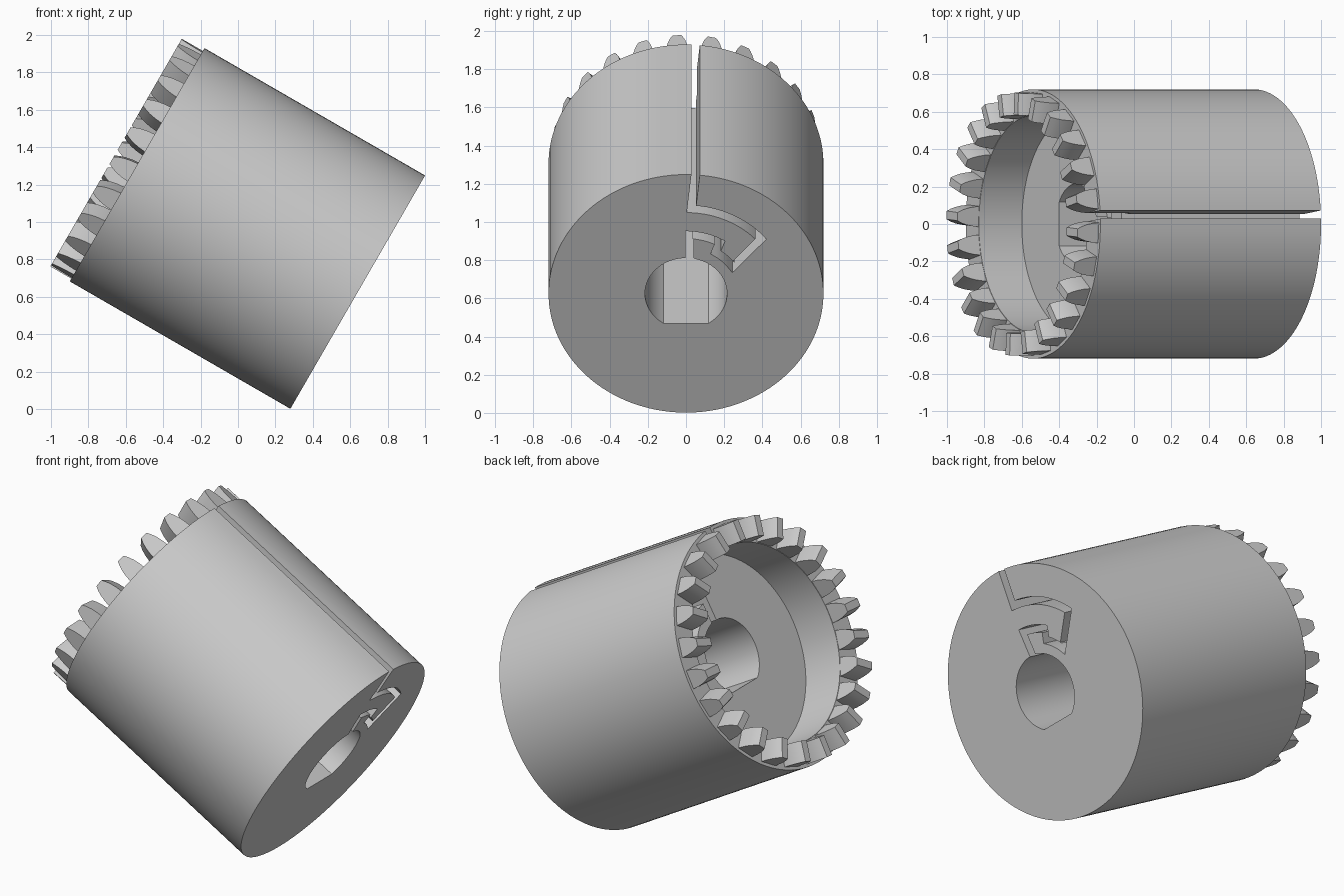
import bpy, bmesh
from math import sin, cos, radians, degrees, atan2, sqrt, pi
from mathutils import Matrix, Vector

if "Cube" in bpy.data.objects:
    bpy.data.objects.remove(bpy.data.objects["Cube"])

RADIUS, LENGTH = 0.72, 1.362
CUP_RADIUS, CUP_FLOOR = 0.58, 1.097
BORE_RADIUS, FLAT_HALF_ANGLE = 0.215, 33.2
TEETH, TOOTH_HEIGHT = 24, 0.13
# Local z runs along the axis to the toothed end, local x points up the slot
PLACE = Matrix.Translation((0.64, 0, 0.625)) @ Matrix.Rotation(radians(-60), 4, "Y")

steel = bpy.data.materials.new("plain grey")
steel.use_nodes = True
grey = (0.6, 0.6, 0.6, 1)
steel.diffuse_color = grey
steel.node_tree.nodes["Principled BSDF"].inputs["Base Color"].default_value = grey


def polar(r, deg):
    return Vector((r * cos(radians(deg)), r * sin(radians(deg))))


def angle(p):
    return degrees(atan2(p.y, p.x))


def arc(r, start, end, steps):
    return [polar(r, start + (end - start) * i / steps) for i in range(steps + 1)]


def ribbon(path, width):
    """Both edges of a constant-width band with mitred corners."""
    sides = ([], [])
    for i, p in enumerate(path):
        back = path[max(i - 1, 0)]
        ahead = path[min(i + 1, len(path) - 1)]
        after = (ahead - p if i + 1 < len(path) else p - back).normalized()
        before = (p - back if i else ahead - p).normalized()
        normal = Vector((-before.y - after.y, before.x + after.x)).normalized()
        reach = width / 2 / normal.dot(Vector((-after.y, after.x)))
        sides[0].append(p + normal * reach)
        sides[1].append(p - normal * reach)
    return sides


def cap(bm, outline, z):
    bm.faces.new([bm.verts.new((p.x, p.y, z)) for p in outline])


def wall(bm, outline, low, high):
    for p, q in zip(outline, outline[1:] + outline[:1]):
        corners = ((p, low), (q, low), (q, high), (p, high))
        bm.faces.new([bm.verts.new((c.x, c.y, z)) for c, z in corners])


def make_object(name, bm):
    bmesh.ops.remove_doubles(bm, verts=bm.verts, dist=0.0001)
    bmesh.ops.recalc_face_normals(bm, faces=bm.faces)
    bm.transform(PLACE)
    mesh = bpy.data.meshes.new(name)
    bm.to_mesh(mesh)
    bm.free()
    mesh.materials.append(steel)
    obj = bpy.data.objects.new(name, mesh)
    bpy.context.collection.objects.link(obj)
    return obj


# Folded clamping slot, from the outside to the bore
path = [polar(RADIUS, 4), polar(CUP_RADIUS, 3.53)]
path += arc(0.512, 3.2, 50, 16) + arc(0.293, 56.5, 32, 8)
path += arc(0.355, 30, 3, 10) + [polar(BORE_RADIUS, 4.9)]
near, far = ribbon(path, 0.044)


def round_the_slot(r, i):
    """Circle from the far edge of the slot round to its near edge."""
    points = arc(r, angle(far[i]), angle(near[i]) + 360, 128)
    return [far[i]] + points[1:-1] + [near[i]]


# Hub body: split solid hub with a D-shaped bore, then a thin cup wall
outer, cup = round_the_slot(RADIUS, 0), round_the_slot(CUP_RADIUS, 1)
bore = arc(BORE_RADIUS, angle(near[-1]) + 360, 180 + FLAT_HALF_ANGLE, 32)[1:]
bore += arc(BORE_RADIUS, 180 - FLAT_HALF_ANGLE, angle(far[-1]), 32)[:-1]
hub = outer + near[1:] + bore + far[:0:-1]
ring = outer + cup[::-1]
bm = bmesh.new()
cap(bm, hub, 0)
wall(bm, hub, 0, CUP_FLOOR)
cap(bm, cup + near[2:] + bore + far[:1:-1], CUP_FLOOR)
wall(bm, ring, CUP_FLOOR, LENGTH)
cap(bm, ring, LENGTH)
body = make_object("hub_body", bm)

# Ring of rounded teeth on the rim
flank = [(0.055, -0.005), (0.055, 0), (0.051, 0.04), (0.044, 0.075),
         (0.034, 0.105), (0.022, TOOTH_HEIGHT)]
profile = flank + [(-y, z) for y, z in reversed(flank)]
bm = bmesh.new()
for k in range(TEETH):
    turn = Matrix.Rotation(radians(-3.9) + 2 * pi * k / TEETH, 4, "Z")
    inner, outside = [[bm.verts.new(turn @ Vector((sqrt(r * r - y * y), y, LENGTH + z)))
                       for y, z in profile] for r in (0.585, 0.703)]
    bm.faces.new(inner)
    bm.faces.new(outside[::-1])
    for i in range(len(profile)):
        j = (i + 1) % len(profile)
        bm.faces.new((inner[i], inner[j], outside[j], outside[i]))
teeth = make_object("rim_teeth", bm)

# Smooth the round walls and keep the edges crisp
bpy.ops.object.select_all(action="DESELECT")
for obj in (body, teeth):
    obj.select_set(True)
bpy.context.view_layer.objects.active = body
bpy.ops.object.shade_smooth_by_angle(angle=radians(25))
